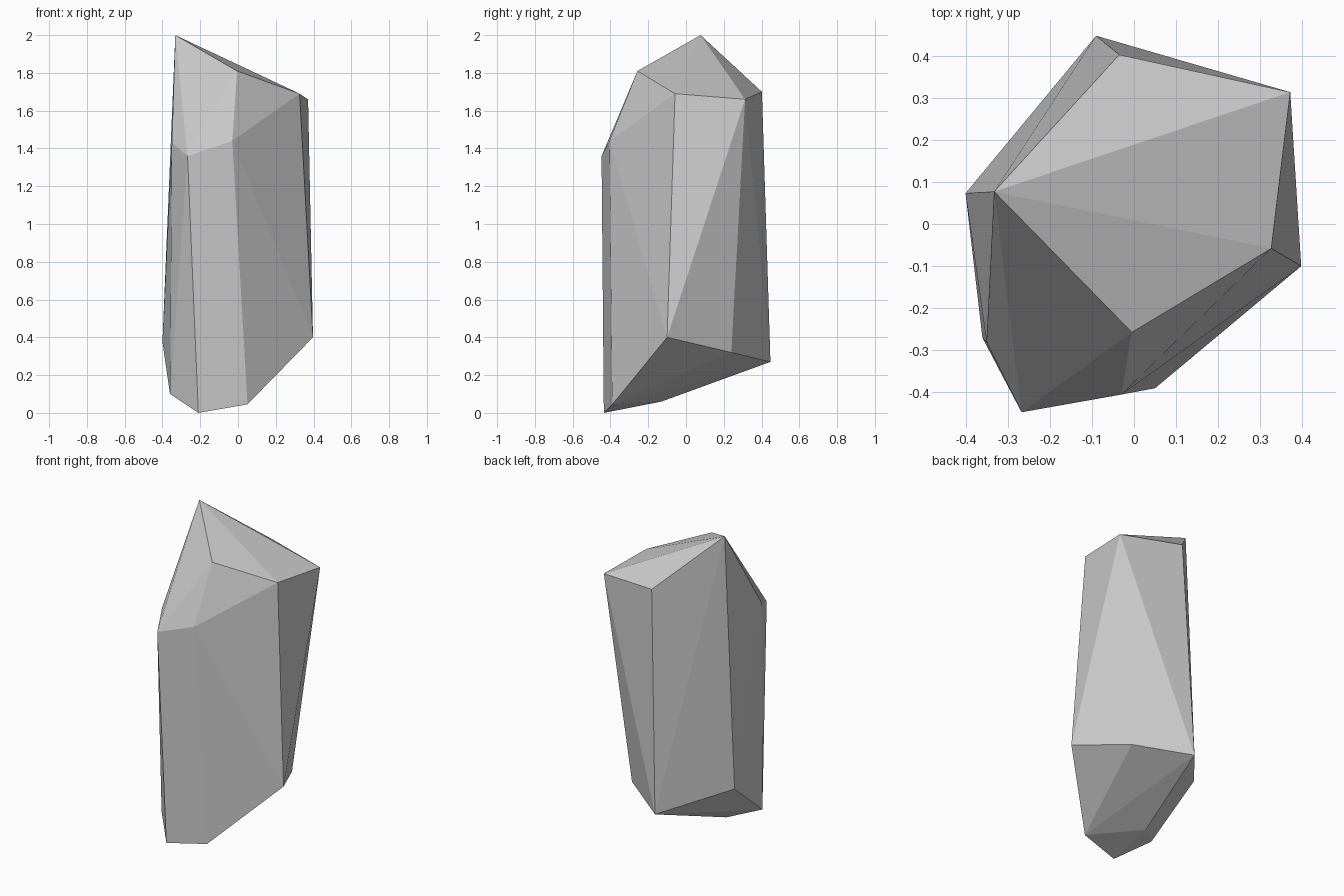
import bpy, bmesh

# Corner rings of the crystal, from base tip to slanted crown
base = [(-0.21, -0.435, 0.0), (0.05, -0.39, 0.045), (-0.36, -0.27, 0.10), (-0.20, -0.13, 0.06)]
lower = [(0.397, -0.10, 0.40), (0.22, 0.24, 0.32), (-0.09, 0.447, 0.27), (-0.40, 0.073, 0.375)]
shoulder = [(-0.267, -0.447, 1.36), (-0.03, -0.405, 1.44), (-0.35, -0.28, 1.43)]
crown = [(-0.332, 0.077, 2.0), (-0.035, 0.402, 1.70), (0.371, 0.313, 1.66),
         (0.326, -0.058, 1.69), (-0.005, -0.257, 1.81)]

# Faceted body: convex skin over the corners
bm = bmesh.new()
for co in base + lower + shoulder + crown:
    bm.verts.new(co)
bmesh.ops.convex_hull(bm, input=bm.verts[:])
bmesh.ops.recalc_face_normals(bm, faces=bm.faces[:])
mesh = bpy.data.meshes.new("crystal_rock")
bm.to_mesh(mesh)
bm.free()
bpy.context.collection.objects.link(bpy.data.objects.new("crystal_rock", mesh))
